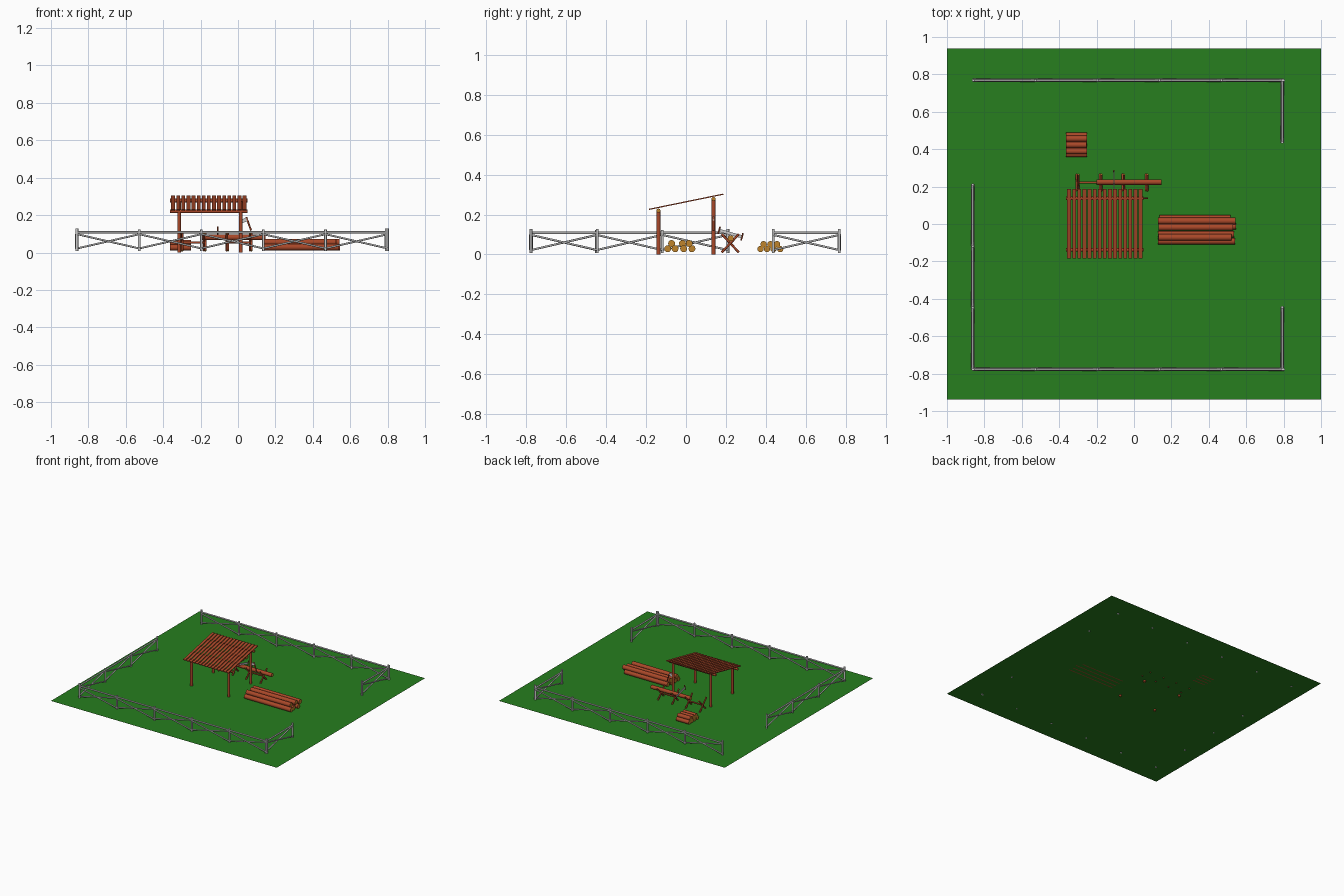
import bpy, bmesh, random
from mathutils import Vector

if "Cube" in bpy.data.objects:
    bpy.data.objects.remove(bpy.data.objects["Cube"])

random.seed(4)
GROUND = 0.012


def material(name, rgb):
    m = bpy.data.materials.new(name)
    m.diffuse_color = (*rgb, 1)
    m.use_nodes = True
    m.node_tree.nodes["Principled BSDF"].inputs["Base Color"].default_value = m.diffuse_color
    return m


GRASS = material("grass", (0.02, 0.21, 0.013))
BARK = material("bark", (0.40, 0.065, 0.022))
CUT = material("cut_wood", (0.52, 0.23, 0.025))


def finish(name, bm, mats):
    me = bpy.data.meshes.new(name)
    bm.to_mesh(me)
    bm.free()
    for m in mats:
        me.materials.append(m)
    ob = bpy.data.objects.new(name, me)
    bpy.context.collection.objects.link(ob)
    return ob


def pole(name, a, b, r, mats=(), sides=8):
    """Round pole from a to b; a second material goes on the end caps."""
    a, b = Vector(a), Vector(b)
    bm = bmesh.new()
    bmesh.ops.create_cone(bm, cap_ends=True, segments=sides, radius1=r, radius2=r,
                          depth=(b - a).length)
    for f in bm.faces:
        cap = abs(f.normal.z) > 0.9
        f.smooth = not cap
        f.material_index = 1 if cap and len(mats) > 1 else 0
    for e in bm.edges:
        e.smooth = all(f.smooth for f in e.link_faces)
    ob = finish(name, bm, mats)
    ob.location = (a + b) / 2
    ob.rotation_euler = (b - a).to_track_quat('Z', 'Y').to_euler()
    return ob


def slab(name, a, b, width, thick, mats=()):
    """Flat board from a to b, width across x or y, thin in the other direction."""
    a, b = Vector(a), Vector(b)
    bm = bmesh.new()
    bmesh.ops.create_cube(bm, size=1)
    bmesh.ops.scale(bm, vec=(width, thick, (b - a).length), verts=bm.verts)
    ob = finish(name, bm, mats)
    ob.location = (a + b) / 2
    ob.rotation_euler = (b - a).to_track_quat('Z', 'Y').to_euler()
    return ob


# Grass
bm = bmesh.new()
bmesh.ops.create_grid(bm, x_segments=1, y_segments=1, size=1)
bmesh.ops.scale(bm, vec=(1, 0.938, 1), verts=bm.verts)
finish("grass_ground", bm, [GRASS]).location.z = GROUND


# Fence runs: posts, top rails and crossed braces
def fence(name, start, end, panels):
    start, end = Vector((*start, 0)), Vector((*end, 0))
    along = (end - start).normalized()
    side = Vector((-along.y, along.x, 0)) * 0.004
    pts = [start.lerp(end, i / panels) for i in range(panels + 1)]
    up = lambda p, z: p + Vector((0, 0, z))
    for i, p in enumerate(pts):
        top = 0.128 if i in (0, panels) else 0.122
        pole(f"{name}_post_{i}", up(p, 0.008), up(p, top), 0.007)
    for i, (p, q) in enumerate(zip(pts, pts[1:])):
        pole(f"{name}_rail_{i}", up(p, 0.108), up(q, 0.108), 0.006)
        pole(f"{name}_brace_a_{i}", up(p, 0.022) + side, up(q, 0.098) + side, 0.005)
        pole(f"{name}_brace_b_{i}", up(p, 0.098) - side, up(q, 0.022) - side, 0.005)


fence("front_fence", (-0.86, -0.777), (0.80, -0.777), 5)
fence("back_fence", (-0.86, 0.768), (0.80, 0.768), 5)
fence("left_fence", (-0.862, -0.777), (-0.862, 0.21), 3)
fence("right_front_fence", (0.793, -0.777), (0.793, -0.445), 1)
fence("right_back_fence", (0.793, 0.768), (0.793, 0.437), 1)

# Shelter posts, beams and slatted sloping roof
for label, y, z in (("front", -0.138, 0.220), ("back", 0.138, 0.278)):
    for side, x in (("left", -0.315), ("right", 0.015)):
        pole(f"shelter_{label}_{side}_post", (x, y, 0), (x, y, z), 0.010, [BARK, CUT], 10)
    pole(f"shelter_{label}_beam", (-0.363, y, z), (0.05, y, z), 0.010, [BARK, CUT], 10)
for i in range(15):
    x = -0.347 + i * 0.0273
    slab(f"roof_slat_{i}", (x, -0.185, 0.226), (x, 0.187, 0.302), 0.020, 0.006, [BARK])

# Axe stuck in the back right post
slab("axe_head", (0.018, 0.138, 0.165), (0.052, 0.138, 0.180), 0.008, 0.020)
pole("axe_handle", (0.044, 0.138, 0.190), (0.070, 0.138, 0.118), 0.005, [BARK])

# Two sawhorses carrying a log
for h, (x0, x1) in enumerate(((-0.302, -0.178), (-0.058, 0.068))):
    for e, x in enumerate((x0, x1)):
        for s in (-1, 1):
            pole(f"sawhorse_{h}_leg_{e}_{'back' if s > 0 else 'front'}",
                 (x + s * 0.004, 0.222 - s * 0.043, 0.010),
                 (x + s * 0.004, 0.222 + s * 0.043, 0.102), 0.006, [BARK, CUT])
    pole(f"sawhorse_{h}_bar", (x0, 0.222, 0.054), (x1, 0.222, 0.054), 0.006, [BARK, CUT])
pole("log_being_sawn", (-0.20, 0.224, 0.081), (0.148, 0.224, 0.081), 0.015, [BARK, CUT], 12)

# Two-handed saw across the log
slab("saw_blade", (-0.107, 0.165, 0.121), (-0.107, 0.282, 0.088), 0.003, 0.015)
for n, y, z in (("front", 0.166, 0.121), ("back", 0.281, 0.088)):
    pole(f"saw_handle_{n}", (-0.107, y - 0.005, z - 0.018),
         (-0.107, y + 0.005, z + 0.018), 0.004, [BARK])


# Stacked logs: lower and upper row, slightly uneven lengths
def stack(name, x0, x1, r, lower, upper, jitter):
    for row, ys, z in (("lower", lower, GROUND + r - 0.001), ("upper", upper, GROUND + r * 2.45)):
        for i, y in enumerate(ys):
            d = random.uniform(0, jitter)
            pole(f"{name}_{row}_log_{i}", (x0 + random.uniform(0, jitter / 4), y, z),
                 (x1 - d, y, z), r, [BARK, CUT], 12)


stack("long_stack", 0.128, 0.548, 0.0175,
      (-0.092, -0.055, -0.012, 0.030), (-0.072, -0.018, 0.016), 0.035)
stack("short_stack", -0.364, -0.25, 0.016,
      (0.373, 0.406, 0.439, 0.472), (0.389, 0.423, 0.456), 0.003)
